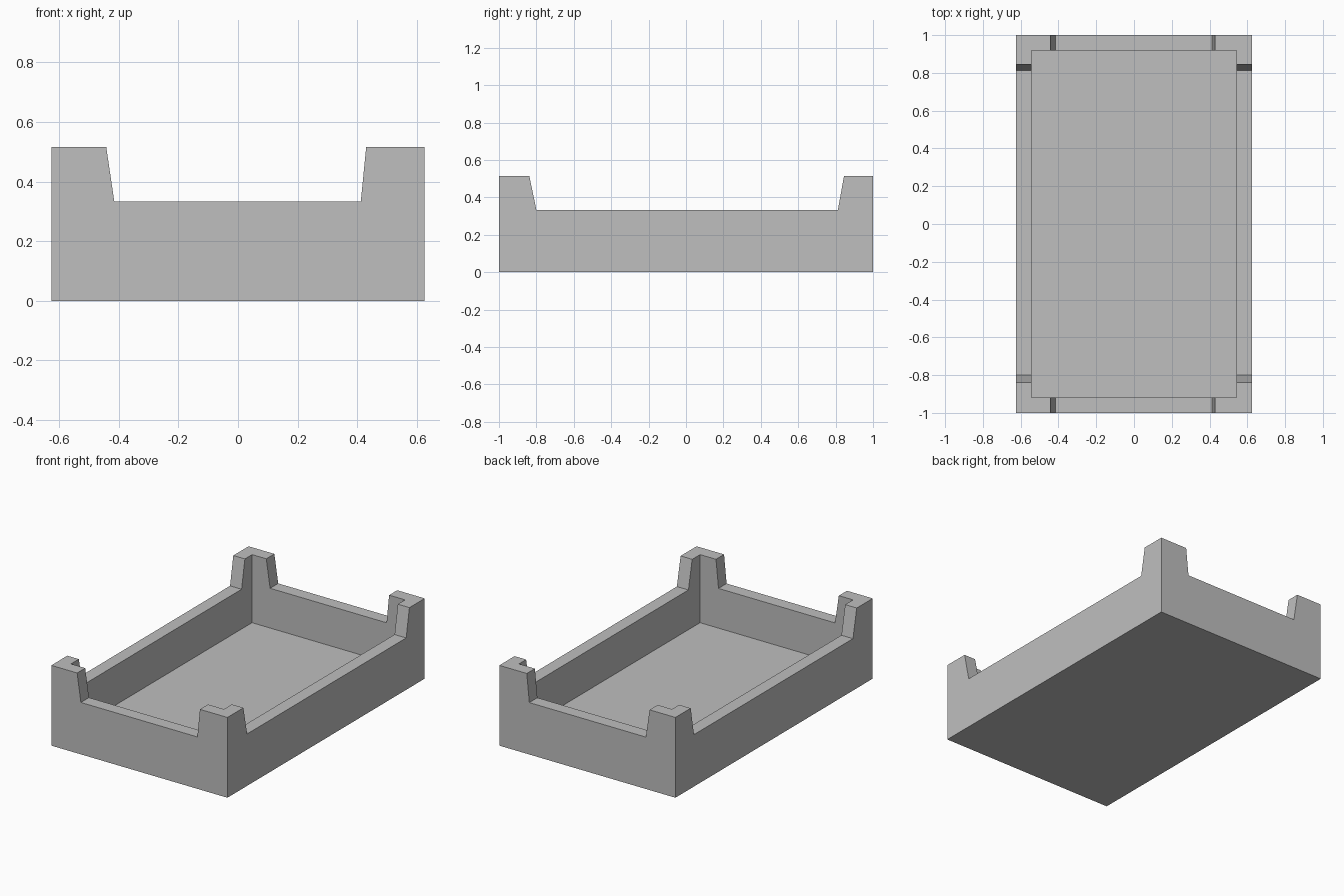
import bpy
import bmesh

cube = bpy.data.objects.get("Cube")
if cube:
    bpy.data.objects.remove(cube, do_unlink=True)

HALF_X, HALF_Y, TOP = 0.625, 1.0, 0.515
WALL, FLOOR, RIM = 0.082, 0.078, 0.333

grey = bpy.data.materials.new("light_grey")
grey.use_nodes = True
colour = (0.52, 0.52, 0.52, 1)
grey.diffuse_color = colour
grey.node_tree.nodes["Principled BSDF"].inputs["Base Color"].default_value = colour


def prism(name, profile, axis, half_length):
    """Extrude a (u, z) profile along the x or y axis, centred on the origin."""
    bm = bmesh.new()
    place = (lambda u, z, d: (u, d, z)) if axis == "y" else (lambda u, z, d: (d, u, z))
    ends = [[bm.verts.new(place(u, z, d)) for u, z in profile]
            for d in (-half_length, half_length)]
    for ring in ends:
        bm.faces.new(ring)
    for i in range(len(profile)):
        j = (i + 1) % len(profile)
        bm.faces.new((ends[0][i], ends[0][j], ends[1][j], ends[1][i]))
    bmesh.ops.recalc_face_normals(bm, faces=bm.faces)
    mesh = bpy.data.meshes.new(name)
    bm.to_mesh(mesh)
    bm.free()
    mesh.materials.append(grey)
    obj = bpy.data.objects.new(name, mesh)
    bpy.context.collection.objects.link(obj)
    return obj


def rectangle(half, low, high):
    return [(-half, low), (half, low), (half, high), (-half, high)]


def notch(low_a, low_b, high_a, high_b):
    """Flared opening from the rim upward, carried on past the post tops."""
    k = 2
    rise = TOP - RIM
    return [(low_a, RIM), (low_b, RIM),
            (low_b + k * (high_b - low_b), RIM + k * rise),
            (low_a + k * (high_a - low_a), RIM + k * rise)]


# Solid block
tray = prism("stacking_tray", rectangle(HALF_X, 0, TOP), "y", HALF_Y)

# Cavity, then the openings between the corner posts
cutters = [
    prism("cavity_cutter", rectangle(HALF_X - WALL, FLOOR, 1), "y", HALF_Y - WALL),
    prism("end_notch_cutter", notch(-0.415, 0.412, -0.442, 0.43), "y", 1.5),
    prism("side_notch_cutter", notch(-0.80, 0.812, -0.838, 0.845), "x", 1.5),
]
for cutter in cutters:
    cutter.hide_render = True
    mod = tray.modifiers.new(cutter.name, "BOOLEAN")
    mod.operation = "DIFFERENCE"
    mod.solver = "EXACT"
    mod.object = cutter

# Bake the cuts and drop the cutters
bpy.context.view_layer.update()
evaluated = tray.evaluated_get(bpy.context.evaluated_depsgraph_get())
result = bpy.data.meshes.new_from_object(evaluated)
tray.modifiers.clear()
tray.data = result
result.materials.clear()
result.materials.append(grey)
for face in result.polygons:
    face.material_index = 0
    face.use_smooth = False
for cutter in cutters:
    bpy.data.objects.remove(cutter, do_unlink=True)
